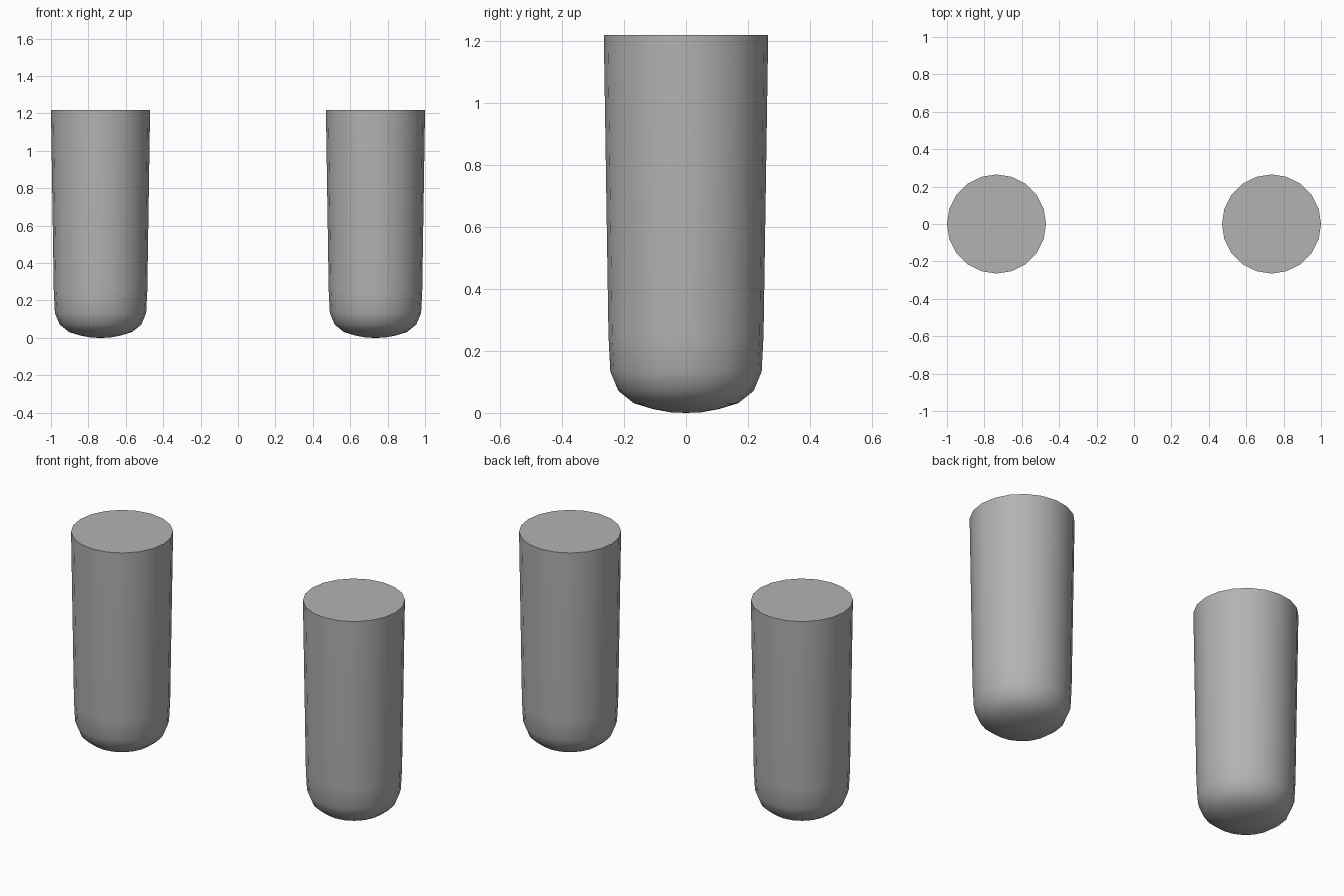
import bpy, bmesh
from math import cos, sin, pi, radians

if "Cube" in bpy.data.objects:
    bpy.data.objects.remove(bpy.data.objects["Cube"])

SIDES = 20
# radius, height from the rounded tip up to the flat top
PROFILE = [(0.05, 0.002), (0.105, 0.012), (0.168, 0.031), (0.218, 0.071),
           (0.244, 0.133), (0.25, 0.25), (0.265, 1.218)]

# dark grey finish
grey = bpy.data.materials.new("dark_grey")
grey.diffuse_color = (0.45, 0.45, 0.45, 1)
grey.use_nodes = True
grey.node_tree.nodes["Principled BSDF"].inputs["Base Color"].default_value = grey.diffuse_color


def make_peg(name, x):
    bm = bmesh.new()
    rings = [[bm.verts.new((r * cos(2 * pi * i / SIDES), r * sin(2 * pi * i / SIDES), z))
              for i in range(SIDES)] for r, z in PROFILE]
    # tapered wall
    for low, high in zip(rings, rings[1:]):
        for i in range(SIDES):
            j = (i + 1) % SIDES
            bm.faces.new((low[i], low[j], high[j], high[i]))
    # flat top and rounded tip
    bm.faces.new(rings[-1])
    tip = bm.verts.new((0, 0, 0))
    for i in range(SIDES):
        bm.faces.new((tip, rings[0][(i + 1) % SIDES], rings[0][i]))
    bmesh.ops.recalc_face_normals(bm, faces=bm.faces)
    mesh = bpy.data.meshes.new(name)
    bm.to_mesh(mesh)
    bm.free()
    mesh.materials.append(grey)
    peg = bpy.data.objects.new(name, mesh)
    peg.location.x = x
    bpy.context.collection.objects.link(peg)
    bpy.ops.object.select_all(action='DESELECT')
    peg.select_set(True)
    bpy.context.view_layer.objects.active = peg
    bpy.ops.object.shade_smooth_by_angle(angle=radians(45))


# matching pair of pegs
make_peg("left_peg", -0.735)
make_peg("right_peg", 0.735)
